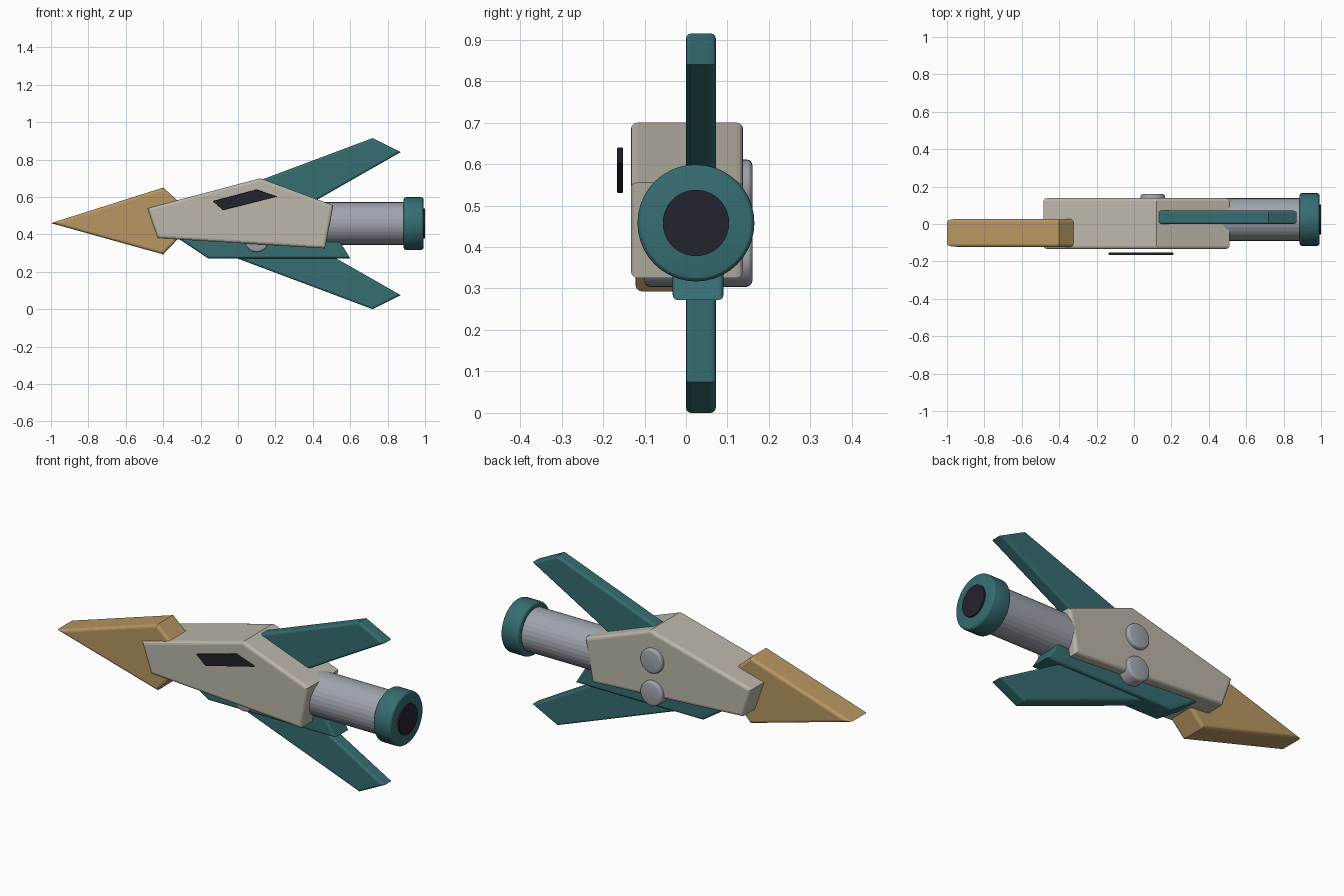
import bpy, bmesh, math
from mathutils import Matrix, Vector

if "Cube" in bpy.data.objects:
    bpy.data.objects.remove(bpy.data.objects["Cube"])


def material(name, r, g, b):
    m = bpy.data.materials.new(name)
    lin = [((c / 255 + 0.055) / 1.055) ** 2.4 for c in (r, g, b)]
    m.diffuse_color = (*lin, 1)
    m.use_nodes = True
    m.node_tree.nodes["Principled BSDF"].inputs["Base Color"].default_value = m.diffuse_color
    return m


BEIGE = material("warm beige", 188, 183, 170)
TEAL = material("deep teal", 54, 109, 113)
TAN = material("tan", 185, 151, 98)
GREY = material("cool grey", 160, 164, 173)
DARK = material("near black", 36, 35, 46)


def finish(bm, name, mat, bevel, caps, segments=3):
    """Round the rims of the cap faces and make the object."""
    if bevel:
        edges = list({e for f in caps for e in f.edges})
        bmesh.ops.bevel(bm, geom=edges, offset=bevel, segments=segments,
                        profile=0.5, affect='EDGES', clamp_overlap=True)
    bmesh.ops.recalc_face_normals(bm, faces=bm.faces)
    mesh = bpy.data.meshes.new(name)
    bm.to_mesh(mesh)
    bm.free()
    mesh.materials.append(mat)
    obj = bpy.data.objects.new(name, mesh)
    bpy.context.collection.objects.link(obj)
    return obj


def slab(name, outline, y0, y1, mat, bevel=0.012):
    """Side outline in x, z given thickness along y."""
    bm = bmesh.new()
    front = [bm.verts.new((x, y0, z)) for x, z in outline]
    back = [bm.verts.new((x, y1, z)) for x, z in outline]
    caps = [bm.faces.new(front), bm.faces.new(back[::-1])]
    n = len(outline)
    for i in range(n):
        j = (i + 1) % n
        bm.faces.new((front[i], back[i], back[j], front[j]))
    return finish(bm, name, mat, bevel, caps)


def rod(name, start, end, radius, mat, bevel=0.0, sides=32):
    """Cylinder between two points with rounded rims."""
    a, b = Vector(start), Vector(end)
    axis = b - a
    turn = axis.to_track_quat('Z', 'Y').to_matrix().to_4x4()
    bm = bmesh.new()
    bmesh.ops.create_cone(bm, cap_ends=True, segments=sides, radius1=radius,
                          radius2=radius, depth=axis.length,
                          matrix=Matrix.Translation((a + b) / 2) @ turn)
    caps = [f for f in bm.faces if len(f.verts) > 4]
    return finish(bm, name, mat, bevel, caps)


# Hull and nose
slab("body", [(-0.485, 0.54), (0.12, 0.70), (0.51, 0.555),
              (0.465, 0.325), (-0.43, 0.38)], -0.133, 0.138, BEIGE, 0.016)
slab("nose", [(-1.0, 0.46), (-0.40, 0.65), (-0.322, 0.58),
              (-0.322, 0.375), (-0.40, 0.293)], -0.122, 0.027, TAN, 0.015)

# Keel under the hull
slab("keel", [(-0.33, 0.385), (-0.16, 0.272), (0.60, 0.272), (0.53, 0.385)],
     -0.032, 0.09, TEAL)

# Swept fins, mirrored about the mid height
fin = [(0.0, 0.645), (0.72, 0.915), (0.87, 0.84), (0.30, 0.515)]
slab("upper_fin", fin, 0.0, 0.072, TEAL)
slab("lower_fin", [(x, 0.915 - z) for x, z in fin], 0.0, 0.072, TEAL)

# Engine tube, rim and exhaust
CY, CZ = 0.024, 0.458
rod("engine_tube", (0.30, CY, CZ), (0.92, CY, CZ), 0.114, GREY)
rim = rod("engine_rim", (0.885, CY, CZ), (0.992, CY, CZ), 0.141, TEAL, 0.014, 40)
rod("exhaust", (0.95, CY, CZ), (1.0, CY, CZ), 0.08, DARK, 0.0, 40)

# Cross pins, domed at the back of the hull
for label, z in (("upper_pin", 0.545), ("lower_pin", 0.37)):
    rod(label, (0.10, -0.10, z), (0.10, 0.16, z), 0.066, GREY, 0.014)

# Side window
slab("window", [(-0.135, 0.578), (0.10, 0.64), (0.21, 0.602), (-0.08, 0.53)],
     -0.166, -0.152, DARK, 0.003)

# Soft shading on the round parts
for name in ("engine_rim", "upper_pin", "lower_pin"):
    bpy.ops.object.select_all(action='DESELECT')
    obj = bpy.data.objects[name]
    obj.select_set(True)
    bpy.context.view_layer.objects.active = obj
    bpy.ops.object.shade_smooth_by_angle(angle=math.radians(25))
